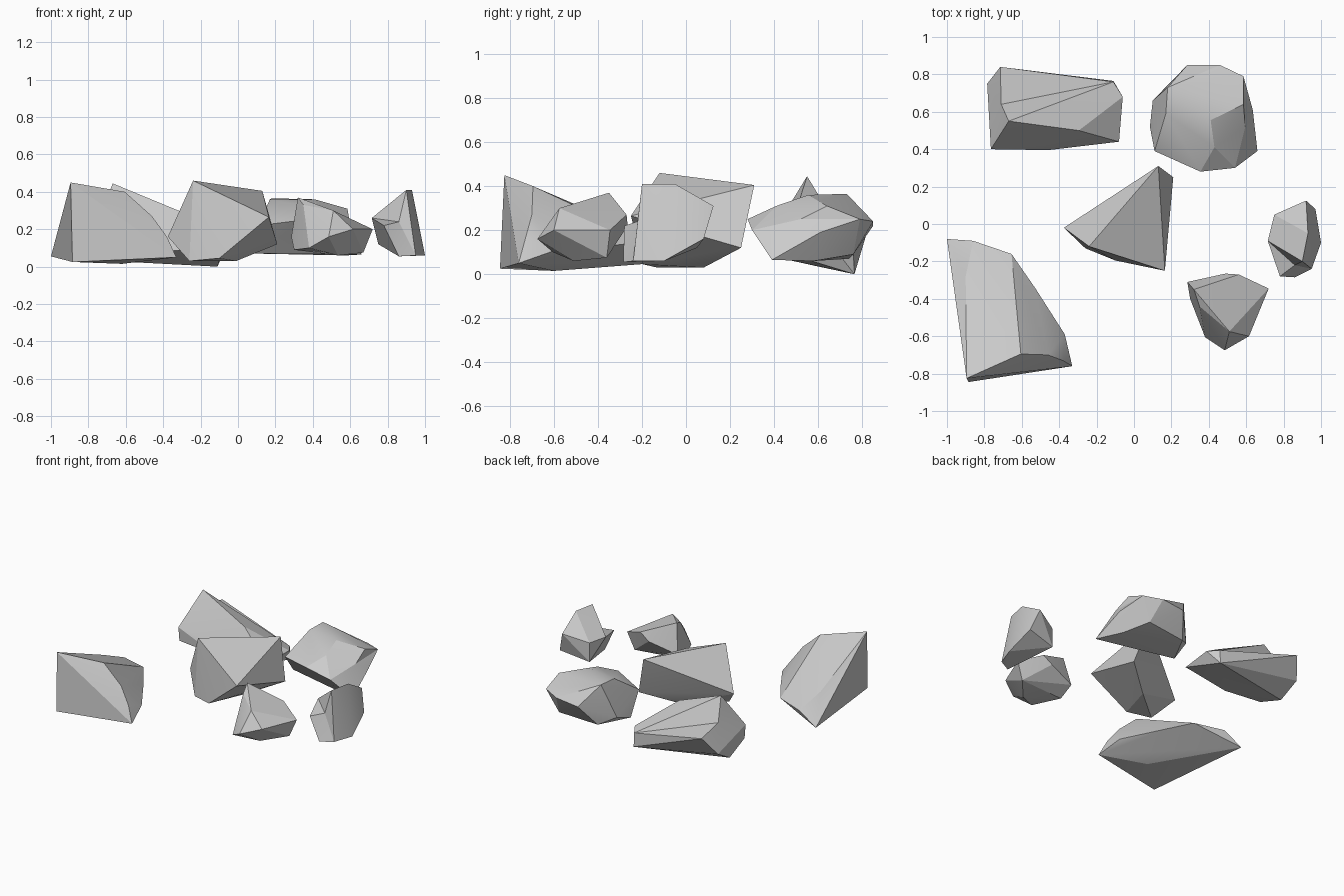
import bpy, bmesh, math
from mathutils import Vector


def rock(name, corners, pull=None):
    """Faceted stone: convex hull of a few corners, then one corner pulled inward."""
    bm = bmesh.new()
    for c in corners:
        bm.verts.new(c)
    bmesh.ops.convex_hull(bm, input=bm.verts)
    loose = [v for v in bm.verts if not v.link_faces]
    bmesh.ops.delete(bm, geom=loose, context='VERTS')
    if pull:
        start, end = Vector(pull[0]), Vector(pull[1])
        vert = min(bm.verts, key=lambda v: (v.co - start).length)
        if (vert.co - start).length < 0.01:
            vert.co = end
    bmesh.ops.recalc_face_normals(bm, faces=bm.faces)
    me = bpy.data.meshes.new(name)
    bm.to_mesh(me)
    bm.free()
    ob = bpy.data.objects.new(name, me)
    bpy.context.collection.objects.link(ob)
    bpy.ops.object.select_all(action='DESELECT')
    ob.select_set(True)
    bpy.context.view_layer.objects.active = ob
    bpy.ops.object.shade_smooth_by_angle(angle=math.radians(18))
    return ob


# large wedge, front left
rock("large_rock", [
    (-.895, -.825, .45), (-.885, -.845, .025), (-.605, -.695, .40),
    (-.46, -.70, .27), (-.38, -.73, .16), (-.33, -.76, .05),
    (-.37, -.59, .11), (-.53, -.34, .13), (-.655, -.16, .15),
    (-.86, -.09, .14), (-1, -.08, .055), (-.90, -.28, .22),
    (-.62, -.60, .015)])

# pointed block in the middle
rock("middle_rock", [
    (-.24, -.12, .46), (.13, .31, .405), (.165, -.25, .265),
    (.21, .25, .12), (-.375, -.02, .16), (-.26, -.13, .03),
    (-.10, -.195, .045), (-.01, .08, .03)])

# long ridge, back left, with a nick in its high end
rock("long_rock", [
    (-.67, .55, .445), (-.71, .64, .42), (-.295, .50, .29),
    (-.08, .44, .10), (-.06, .68, .11), (-.11, .765, .0),
    (-.715, .84, .25), (-.785, .75, .12), (-.765, .40, .20),
    (-.76, .405, .10), (-.775, .60, .035), (-.46, .395, .08),
    (-.11, .76, .10)],
    pull=((-.71, .64, .42), (-.71, .64, .29)))

# rounded boulder, back right
rock("round_rock", [
    (.41, .555, .36), (.18, .73, .365), (.17, .59, .36),
    (.43, .41, .31), (.355, .28, .25), (.54, .30, .20),
    (.66, .39, .065), (.635, .61, .19), (.585, .64, .31),
    (.585, .79, .25), (.46, .85, .24), (.285, .85, .22),
    (.10, .66, .12), (.085, .52, .07), (.11, .39, .22),
    (.2, .74, .07), (.5, .76, .09), (.58, .58, .06),
    (.645, .52, .25)],
    pull=((.645, .52, .25), (.595, .52, .25)))

# small stone, far right, with a notch at the front
rock("side_rock", [
    (.93, -.05, .41), (.90, -.20, .41), (.92, .125, .31),
    (.97, .08, .16), (1, -.10, .06), (.95, -.24, .06),
    (.86, -.285, .055), (.78, -.28, .22), (.715, -.09, .26),
    (.75, .05, .12), (.75, .05, .26), (.85, -.26, .34)],
    pull=((.85, -.26, .34), (.86, -.22, .24)))

# small chipped stone, front right
rock("chipped_rock", [
    (.32, -.35, .37), (.285, -.31, .16), (.56, -.27, .27),
    (.49, -.265, .22), (.72, -.345, .20), (.615, -.60, .20),
    (.51, -.575, .30), (.35, -.44, .33), (.485, -.675, .16),
    (.38, -.605, .10), (.30, -.40, .09), (.535, -.51, .06),
    (.67, -.36, .075), (.535, -.63, .20)])
